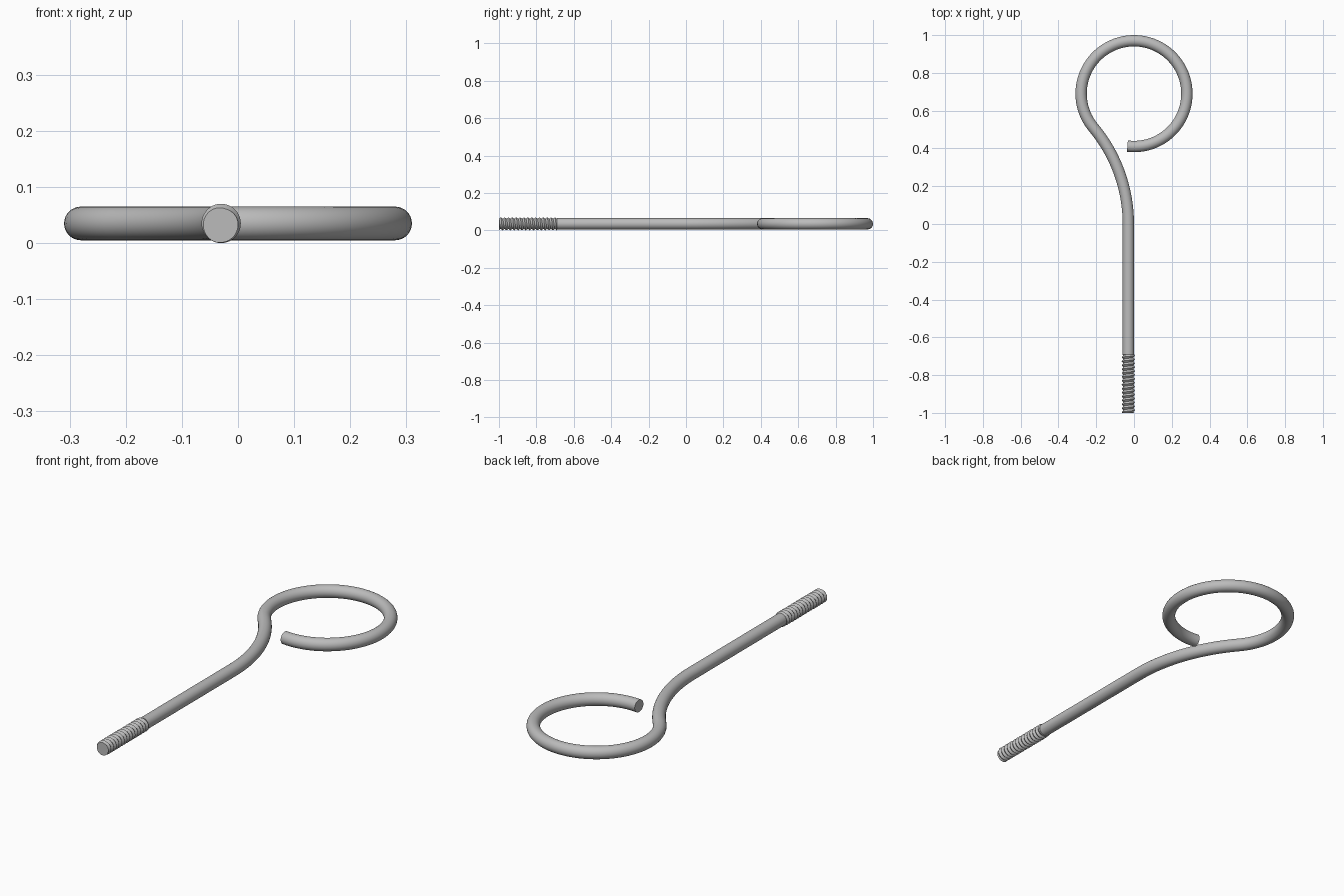
import bpy, bmesh
from math import sin, cos, pi, atan2, sqrt

cube = bpy.data.objects.get("Cube")
if cube:
    bpy.data.objects.remove(cube, do_unlink=True)

ROD_X, ROD_Z, ROD_R = -0.03, 0.035, 0.03
RING_Y, RING_R = 0.69, 0.28
TIP_Y, THREAD_END = -1.0, -0.69
CREST, ROOT, PITCH = 0.035, 0.027, 0.0207

steel = bpy.data.materials.new("plain_steel")
steel.use_nodes = True
steel.diffuse_color = (0.5, 0.5, 0.5, 1)
steel.node_tree.nodes["Principled BSDF"].inputs["Base Color"].default_value = (0.5, 0.5, 0.5, 1)


def arc(cx, cy, radius, start, end, count):
    steps = [start + (end - start) * i / count for i in range(count + 1)]
    return [(cx + radius * cos(a), cy + radius * sin(a)) for a in steps]


# Shank, neck bend and open eye: one round rod along tangent arcs
bend_r = (ROD_X ** 2 + RING_Y ** 2 - RING_R ** 2) / (2 * (RING_R + ROD_X))
bend_x = ROD_X - bend_r
meet = atan2(RING_Y, -bend_x)
tip_angle = -pi / 2 - 0.125
path = [(ROD_X, THREAD_END)]
path += arc(bend_x, 0, bend_r, 0, meet, 20)
path += arc(0, RING_Y, RING_R, meet + pi, tip_angle, 72)[1:]

curve = bpy.data.curves.new("eye_rod", "CURVE")
curve.dimensions = "3D"
curve.bevel_depth = ROD_R
curve.bevel_resolution = 14
curve.use_fill_caps = True
spline = curve.splines.new("POLY")
spline.points.add(len(path) - 1)
for point, (x, y) in zip(spline.points, path):
    point.co = (x, y, ROD_Z, 1)
rod = bpy.data.objects.new("eye_rod", curve)
bpy.context.collection.objects.link(rod)
curve.materials.append(steel)
bpy.ops.object.select_all(action="DESELECT")
rod.select_set(True)
bpy.context.view_layer.objects.active = rod
bpy.ops.object.convert(target="MESH")
bpy.ops.object.shade_smooth_by_angle(angle=pi / 5)


# Threaded tip: helical ridges trimmed flat at both ends
def thread_radius(y, angle):
    phase = ((y - TIP_Y) / PITCH - angle / (2 * pi) + 0.55) % 1
    return ROOT + (CREST - ROOT) * abs(1 - 2 * phase)


SIDES = 40
turns = int((THREAD_END - TIP_Y) / PITCH) + 3
bm = bmesh.new()
rows = []
for k in range(-4, 2 * turns):
    row = []
    for i in range(SIDES + 1):
        a = 2 * pi * i / SIDES
        y = TIP_Y + PITCH * (k / 2 + a / (2 * pi) - 0.55)
        y = min(max(y, TIP_Y), THREAD_END)
        r = thread_radius(y, a)
        row.append(bm.verts.new((ROD_X + r * sin(a), y, ROD_Z + r * cos(a))))
    rows.append(row)
for low, high in zip(rows, rows[1:]):
    for i in range(SIDES):
        bm.faces.new((low[i], low[i + 1], high[i + 1], high[i]))
bmesh.ops.remove_doubles(bm, verts=bm.verts, dist=0.00005)
bmesh.ops.holes_fill(bm, edges=[e for e in bm.edges if e.is_boundary], sides=0)
bmesh.ops.recalc_face_normals(bm, faces=bm.faces)
mesh = bpy.data.meshes.new("threaded_tip")
bm.to_mesh(mesh)
bm.free()
mesh.materials.append(steel)
tip = bpy.data.objects.new("threaded_tip", mesh)
bpy.context.collection.objects.link(tip)
bpy.ops.object.select_all(action="DESELECT")
tip.select_set(True)
bpy.context.view_layer.objects.active = tip
bpy.ops.object.shade_smooth_by_angle(angle=pi / 7)
